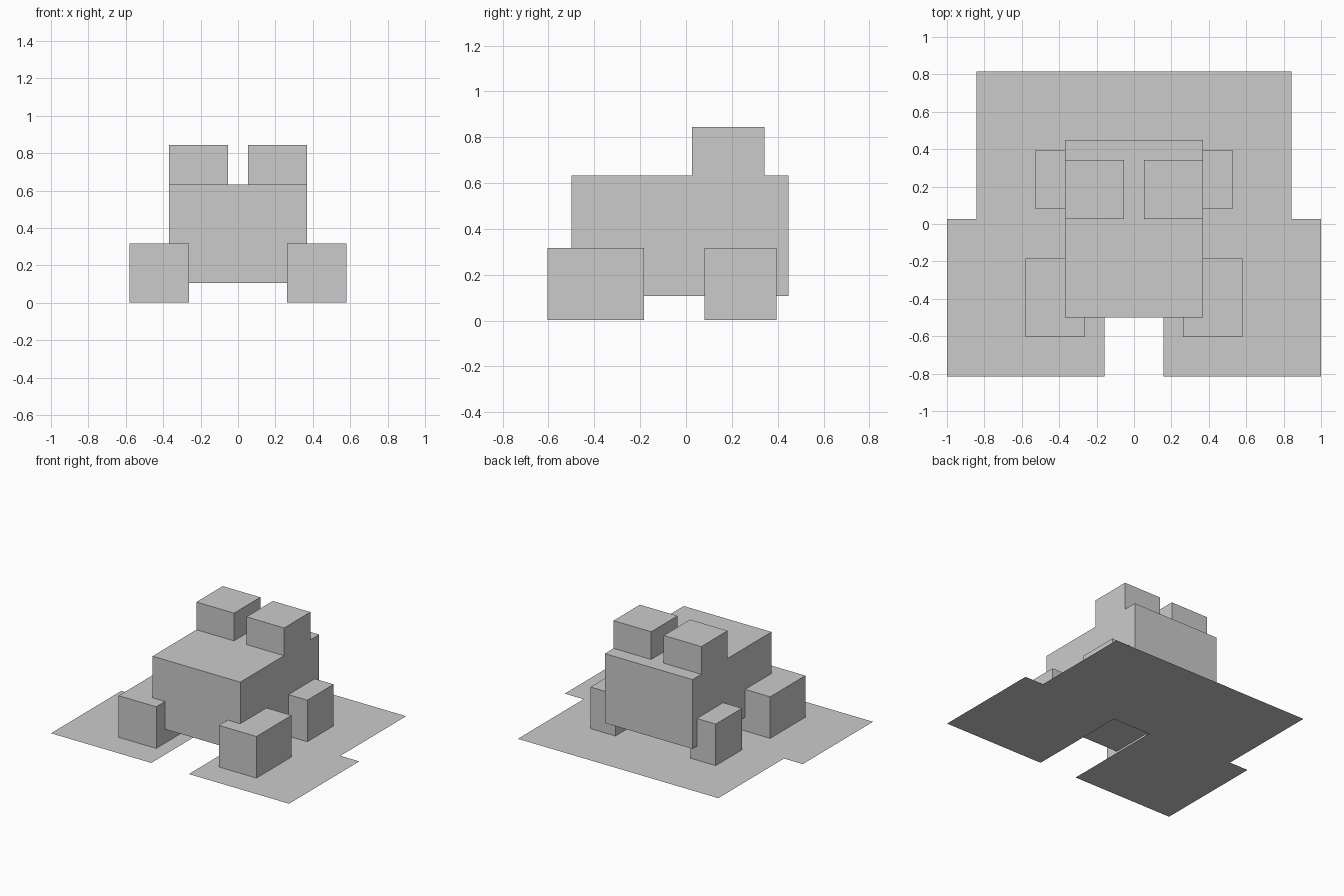
import bpy

if "Cube" in bpy.data.objects:
    bpy.data.objects.remove(bpy.data.objects["Cube"])

P = 2 / 19      # one modelling unit of the blocky grid
LIFT = 0.002    # body parts sit just above the flat feet


def mesh_object(name, verts, faces):
    mesh = bpy.data.meshes.new(name)
    mesh.from_pydata(verts, [], faces)
    mesh.update()
    obj = bpy.data.objects.new(name, mesh)
    bpy.context.collection.objects.link(obj)
    return obj


def box(name, x0, x1, y0, y1, z0, z1):
    verts = [(x, y, z + LIFT) for z in (z0, z1)
             for x, y in ((x0, y0), (x1, y0), (x1, y1), (x0, y1))]
    faces = [(3, 2, 1, 0), (4, 5, 6, 7)]
    faces += [(i, (i + 1) % 4, (i + 1) % 4 + 4, i + 4) for i in range(4)]
    return mesh_object(name, verts, faces)


def sheet(name, x0, x1, y0, y1):
    verts = [(x0, y0, 0), (x1, y0, 0), (x1, y1, 0), (x0, y1, 0)]
    return mesh_object(name, verts, [(0, 1, 2, 3)])


# Body block
box("body", -3.5 * P, 3.5 * P, -0.499, 0.448, P, 6 * P)

for side, s in (("left", -1), ("right", 1)):
    def xs(a, b):
        return sorted((s * a * P, s * b * P))

    # Eyes on top of the head
    box(f"{side}_eye", *xs(0.5, 3.5), 0.027, 0.343, 6 * P, 8 * P)
    # Short limbs beside the body
    box(f"{side}_arm", *xs(3, 5), 0.080, 0.395, 0, 3 * P)
    box(f"{side}_leg", *xs(2.5, 5.5), -0.605, -0.184, 0, 3 * P)
    # Flat webbed feet
    sheet(f"{side}_arm_foot", *xs(0, 8), -0.027, 0.815)
    sheet(f"{side}_leg_foot", *xs(1.5, 9.5), -0.815, 0.027)
